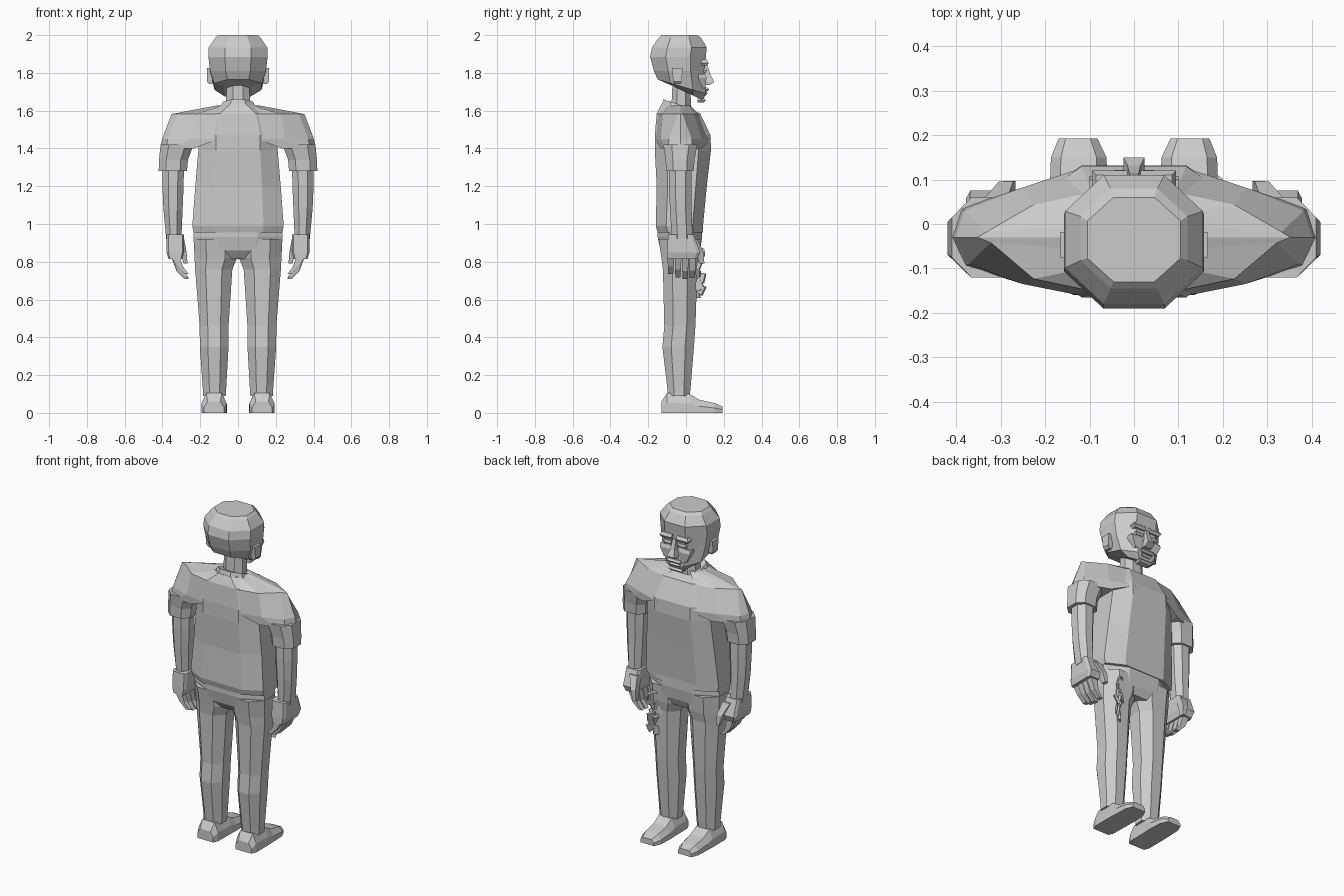
import bpy, bmesh, random
from mathutils import Matrix, Vector, Euler

if "Cube" in bpy.data.objects:
    bpy.data.objects.remove(bpy.data.objects["Cube"], do_unlink=True)

grey = bpy.data.materials.new("plain grey")
grey.use_nodes = True
grey.diffuse_color = (0.6, 0.6, 0.6, 1)
grey.node_tree.nodes["Principled BSDF"].inputs["Base Color"].default_value = (0.6, 0.6, 0.6, 1)


def finish(name, bm, mirror=False):
    bmesh.ops.recalc_face_normals(bm, faces=bm.faces)
    mesh = bpy.data.meshes.new(name)
    bm.to_mesh(mesh)
    bm.free()
    mesh.materials.append(grey)
    ob = bpy.data.objects.new(name, mesh)
    bpy.context.collection.objects.link(ob)
    if mirror:
        ob.modifiers.new("other_side", "MIRROR")
    return ob


def ring(z, x0, x1, y0, y1, c=0.28, tilt=0):
    """Chamfered rectangle; tilt raises (+) or lowers (-) the +y edge."""
    dx, dy = (x1 - x0) * c, (y1 - y0) * c
    pts = [(x0 + dx, y0), (x1 - dx, y0), (x1, y0 + dy), (x1, y1 - dy),
           (x1 - dx, y1), (x0 + dx, y1), (x0, y1 - dy), (x0, y0 + dy)]
    if c == 0:
        pts = pts[1::2]
    return [(x, y, z + tilt * (y - y0) / (y1 - y0)) for x, y in pts]


def skin(bm, rings):
    loops = [[bm.verts.new(p) for p in r] for r in rings]
    for a, b in zip(loops, loops[1:]):
        for i in range(len(a)):
            j = (i + 1) % len(a)
            bm.faces.new((a[i], a[j], b[j], b[i]))
    bm.faces.new(loops[0])
    bm.faces.new(loops[-1])


def loft(name, rings, mirror=False):
    bm = bmesh.new()
    skin(bm, rings)
    return finish(name, bm, mirror)


def centred(z, h, y0, y1, c=0.28, tilt=0):
    return ring(z, -h, h, y0, y1, c, tilt)


# Head, neck and ears
loft("head", [
    centred(1.755, .075, -.12, .09, .25, -.10),
    centred(1.765, .125, -.15, .105, .27, -.075),
    centred(1.81, .148, -.17, .10),
    centred(1.885, .157, -.19, .105),
    centred(1.935, .155, -.18, .11),
    centred(1.985, .12, -.145, .08),
    centred(2.0, .105, -.13, .06)])
loft("neck", [centred(1.56, .065, -.08, .03), centred(1.78, .06, -.07, .02)])
loft("ears", [ring(1.74, .135, .152, -.065, -.03, 0),
              ring(1.755, .135, .165, -.068, -.022, 0),
              ring(1.825, .135, .165, -.075, -.018, 0)], True)

# Face
loft("nose", [centred(1.735, .022, .08, .125, 0), centred(1.752, .024, .08, .15, 0),
              centred(1.785, .015, .08, .132, 0), centred(1.845, .01, .08, .112, 0)])
loft("brows", [ring(1.838, .015, .085, .08, .112, 0),
               ring(1.852, .015, .095, .08, .12, 0),
               ring(1.87, .015, .085, .08, .11, 0)], True)
loft("eyelids", [ring(1.80, .025, .07, .08, .105, 0),
                 ring(1.812, .022, .075, .08, .111, 0),
                 ring(1.824, .025, .07, .08, .105, 0)], True)
loft("cheeks", [ring(1.72, .035, .075, .06, .103, 0),
                ring(1.775, .03, .10, .06, .108, 0),
                ring(1.795, .03, .10, .06, .10, 0)], True)
for name, z, h, y in (("upper_lip", 1.712, .045, .122), ("lower_lip", 1.69, .035, .115),
                      ("chin", 1.655, .045, .105)):
    loft(name, [centred(z - .012, h * .8, .06, y - .012, 0),
                centred(z, h, .06, y, 0), centred(z + .01, h * .9, .06, y - .01, 0)])

# Shirt body and collar
loft("shirt", [
    centred(.955, .235, -.15, .09, .22),
    centred(.99, .242, -.16, .09, .22),
    centred(1.2, .226, -.155, .11, .22),
    centred(1.39, .21, -.165, .132, .22),
    centred(1.47, .21, -.165, .13, .22),
    centred(1.585, .17, -.155, .075, .22),
    centred(1.635, .095, -.13, .03, .28, -.03)])
loft("collar", [centred(1.59, .11, -.14, .05, .28, -.03),
                centred(1.66, .08, -.12, .02, .28, -.045),
                centred(1.65, .065, -.105, .005, .28, -.04)])


def sleeve_ring(z, xi, xo, back, front, tip, tip_y=-.03):
    """Lens section, wide at the chest and pointed at the outer arm."""
    xm = xi + (xo - xi) * .5
    return [(xi, back, z), (xm, (back + tip_y * .35) / 1.3, z), (xo - .03, tip_y - tip, z),
            (xo, tip_y, z), (xo - .02, tip_y + tip, z), (xm, front * .62, z), (xi, front, z)]


loft("shoulders", [
    sleeve_ring(1.40, .235, .412, -.135, .085, .065),
    sleeve_ring(1.45, .10, .402, -.165, .132, .06),
    sleeve_ring(1.582, .10, .352, -.15, .07, .012),
    sleeve_ring(1.628, .04, .11, -.11, .02, .03)], True)
loft("sleeves", [ring(1.28, .27, .42, -.105, .04, .25),
                 ring(1.34, .265, .418, -.108, .045, .25),
                 ring(1.42, .235, .41, -.12, .06, .25)], True)

# Trousers
loft("hips", [centred(.815, .10, -.10, .055), centred(.86, .22, -.135, .075),
              centred(.93, .236, -.15, .085), centred(.98, .232, -.15, .085)])
loft("legs", [
    ring(.09, .065, .185, -.095, .02),
    ring(.14, .062, .187, -.10, .025),
    ring(.35, .05, .202, -.125, .042),
    ring(.46, .05, .203, -.115, .05),
    ring(.76, .03, .227, -.122, .06),
    ring(.82, .005, .23, -.13, .072),
    ring(.92, .005, .235, -.145, .08)], True)

# Shoes, lofted from heel to toe
shoe = []
for y, x0, x1, h in ((-.13, .075, .18, .06), (-.10, .062, .192, .105), (.02, .06, .192, .10),
                     (.07, .058, .19, .07), (.15, .062, .187, .052), (.192, .082, .17, .035)):
    w = (x1 - x0) * .18
    shoe.append([(x0, y, 0), (x1, y, 0), (x1, y, h * .5), (x1 - w, y, h),
                 (x0 + w, y, h), (x0, y, h * .5)])
loft("shoes", shoe, True)

# Arms and hands
loft("arms", [ring(.92, .30, .38, -.075, .035),
              ring(1.08, .293, .395, -.085, .03),
              ring(1.2, .288, .40, -.09, .03),
              ring(1.36, .285, .40, -.09, .03)], True)
loft("palms", [ring(.815, .295, .368, -.10, .06, .1),
               ring(.85, .285, .378, -.10, .075, .1),
               ring(.945, .285, .378, -.095, .04, .1)], True)
loft("thumbs", [ring(.79, .267, .288, .07, .097, 0),
                ring(.85, .272, .305, .055, .095, 0),
                ring(.92, .285, .335, .015, .06, 0)], True)
for i, name in enumerate(("little_fingers", "ring_fingers", "middle_fingers", "index_fingers")):
    y, low = -.098 + i * .038, (.025, .008, 0, .005)[i]
    loft(name, [ring(.71 + low, .262, .285, y + .004, y + .03, 0),
                ring(.75 + low, .292, .325, y + .002, y + .033, 0),
                ring(.83, .31, .355, y, y + .036, 0)], True)

# Bunch of keys hanging at the hip
random.seed(4)
bm = bmesh.new()
for k in range(9):
    turn = Euler((random.uniform(-.5, .5), random.uniform(-.5, .5), random.uniform(.3, 1.2)))
    place = Vector((.155 + random.uniform(-.03, .03), .07 + random.uniform(-.02, .015),
                    .80 - k * .021))
    m = Matrix.Translation(place) @ turn.to_matrix().to_4x4()
    bmesh.ops.create_cube(bm, size=1, matrix=m @ Matrix.Diagonal((.045, .012, .05, 1)))
finish("keys", bm)
bpy.ops.mesh.primitive_torus_add(major_segments=10, minor_segments=4, major_radius=.035,
                                 minor_radius=.007, location=(.165, .075, .835),
                                 rotation=(1.3, 0, .6))
key_ring = bpy.context.object
key_ring.name = "key_ring"
key_ring.data.materials.append(grey)
